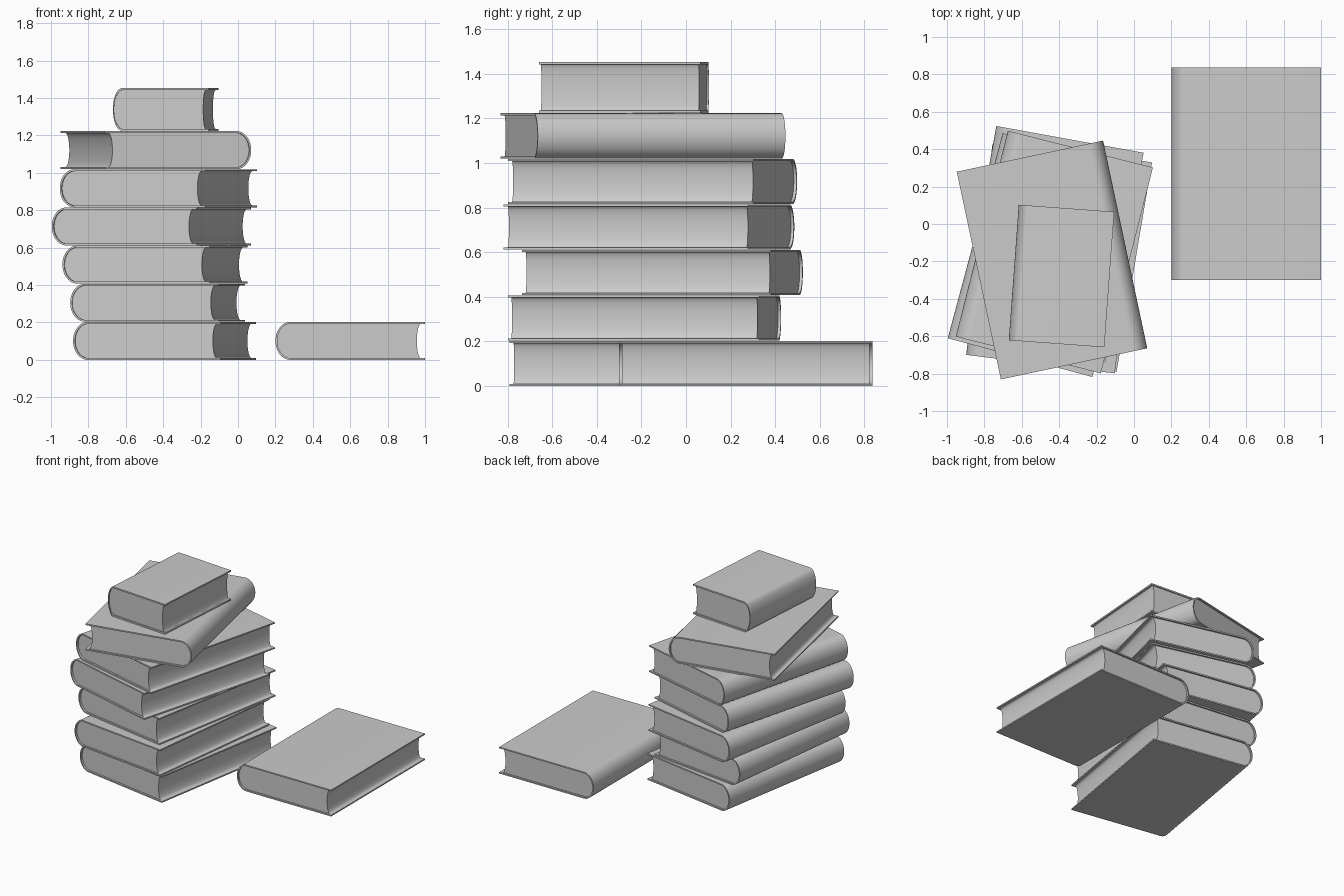
import bpy
import bmesh
import math

cube = bpy.data.objects.get("Cube")
if cube:
    bpy.data.objects.remove(cube, do_unlink=True)

# Single grey material
grey = bpy.data.materials.new("plain grey")
grey.use_nodes = True
colour = (0.6, 0.6, 0.6, 1.0)
grey.diffuse_color = colour
grey.node_tree.nodes["Principled BSDF"].inputs["Base Color"].default_value = colour

# Book proportions
WIDTH, LENGTH, HEIGHT = 0.8, 1.135, 0.203
BOARD = 0.01          # cover thickness
SPINE = 0.08          # depth of the rounded spine
MARGIN = 0.013        # cover overhang at the page ends
STEPS = 24


def strip_solid(name, path_a, path_b, length):
    """Solid whose section lies between two (x, z) paths, extruded along y."""
    bm = bmesh.new()
    rows = [[[bm.verts.new((x, y, z)) for x, z in path] for path in (path_a, path_b)]
            for y in (-length / 2, length / 2)]
    (a0, b0), (a1, b1) = rows
    last = len(path_a) - 1
    for i in range(last):
        j = i + 1
        bm.faces.new((a0[i], a0[j], b0[j], b0[i]))
        bm.faces.new((a1[i], b1[i], b1[j], a1[j]))
        bm.faces.new((a0[i], a1[i], a1[j], a0[j]))
        bm.faces.new((b0[i], b0[j], b1[j], b1[i]))
    for i in (0, last):
        bm.faces.new((a0[i], b0[i], b1[i], a1[i]))
    bmesh.ops.recalc_face_normals(bm, faces=bm.faces)
    mesh = bpy.data.meshes.new(name)
    bm.to_mesh(mesh)
    bm.free()
    mesh.materials.append(grey)
    return mesh


angles = [math.pi * (0.5 - i / STEPS) for i in range(STEPS + 1)]


def arc(inset):
    """Half-ellipse of the spine, from top to bottom."""
    return [(-WIDTH / 2 + SPINE - (SPINE - inset) * math.cos(a),
             (HEIGHT / 2 - inset) * math.sin(a)) for a in angles]


def wrap(inset):
    """Top board, spine and bottom board as one path."""
    z = HEIGHT / 2 - inset
    return [(WIDTH / 2, z)] + arc(inset) + [(WIDTH / 2, -z)]


# Cover wraps the block; the block has a hollow fore edge
cover_mesh = strip_solid("cover", wrap(0), wrap(BOARD), LENGTH)
fore_edge = [(WIDTH / 2 - 0.022 - 0.022 * math.cos(a), z)
             for a, (x, z) in zip(angles, arc(BOARD))]
pages_mesh = strip_solid("pages", arc(BOARD), fore_edge, LENGTH - 2 * MARGIN)

# Each book: name, x, y, level in the stack, turn in degrees, scale, height scale
PITCH = 0.204
books = [
    ("first_book", -0.393, -0.164, 0, -9.6, 1, 1),
    ("second_book", -0.43, -0.186, 1, -7.1, 1, 1),
    ("third_book", -0.444, -0.106, 2, -10.3, 1, 1),
    ("fourth_book", -0.4625, -0.166, 3, -15, 1, 1),
    ("fifth_book", -0.426, -0.15, 4, -14.2, 1, 1),
    ("sixth_book", -0.4385, -0.1925, 5, 192, 1, 1),
    ("small_top_book", -0.3875, -0.278, 6, -4.2, 0.64, 1.13),
    ("separate_book", 0.6, 0.268, 0, 0, 1, 1),
]

bpy.ops.object.select_all(action="DESELECT")
for name, x, y, level, turn, size, tall in books:
    for part, mesh in (("cover", cover_mesh), ("pages", pages_mesh)):
        obj = bpy.data.objects.new(f"{name}_{part}", mesh.copy())
        bpy.context.collection.objects.link(obj)
        obj.location = (x, y, level * PITCH + HEIGHT * tall / 2)
        obj.rotation_euler.z = math.radians(turn)
        obj.scale = (size, size, tall)
        obj.select_set(True)
        bpy.context.view_layer.objects.active = obj

bpy.ops.object.shade_smooth_by_angle(angle=math.radians(30))
